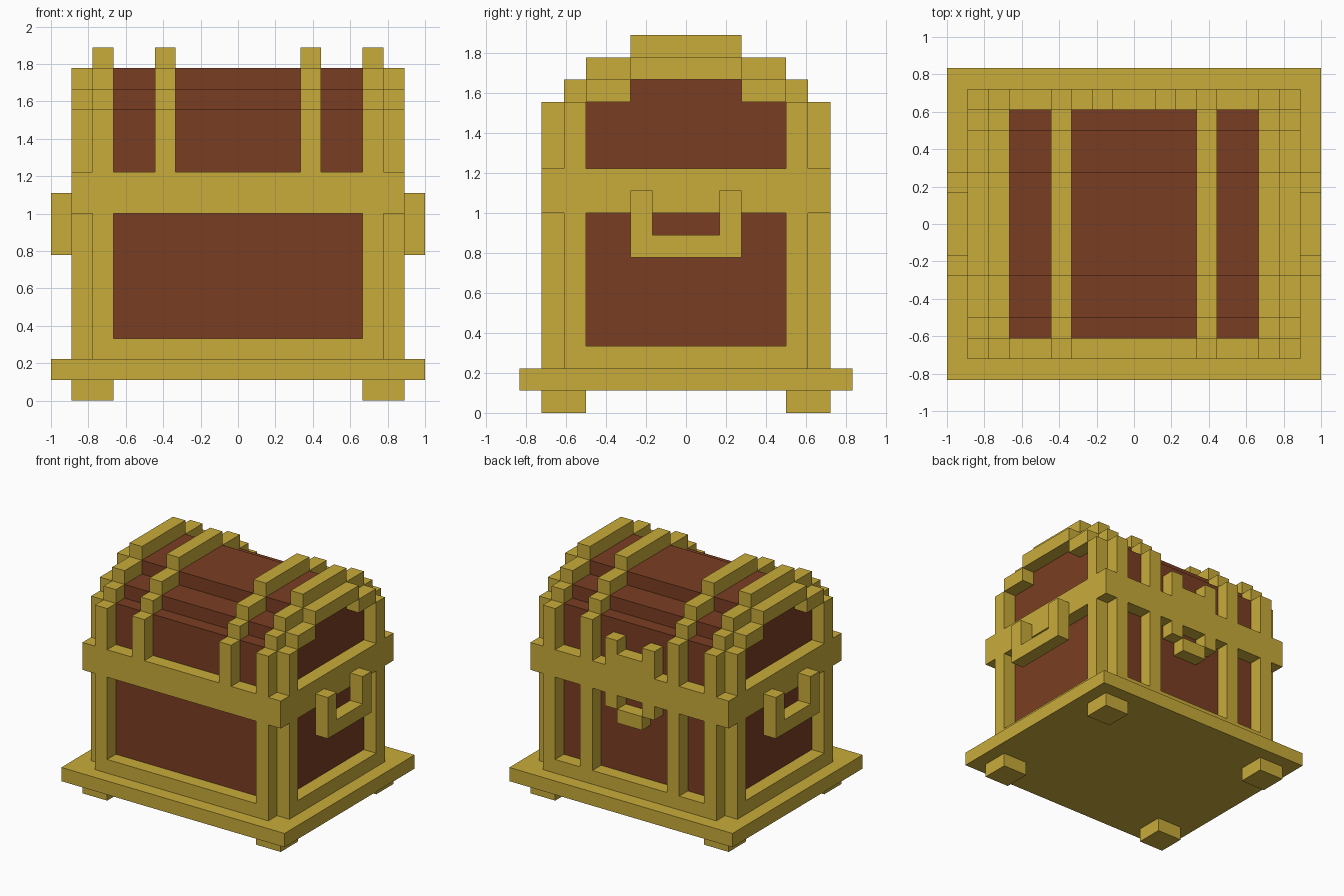
import bpy, bmesh

if "Cube" in bpy.data.objects:
    bpy.data.objects.remove(bpy.data.objects["Cube"])

U = 1 / 9  # size of one block; all coordinates below are in blocks


def material(name, rgb):
    m = bpy.data.materials.new(name)
    m.diffuse_color = (*rgb, 1)
    m.use_nodes = True
    m.node_tree.nodes["Principled BSDF"].inputs["Base Color"].default_value = m.diffuse_color
    return m


GOLD = material("gold", (0.578, 0.406, 0.042))
BROWN = material("brown wood", (0.195, 0.048, 0.016))


def blocks(name, mat, boxes):
    """One object made from boxes (x0, x1, y0, y1, z0, z1)."""
    bm = bmesh.new()
    for x0, x1, y0, y1, z0, z1 in boxes:
        for v in bmesh.ops.create_cube(bm, size=1)["verts"]:
            v.co = (U * (x1 if v.co.x > 0 else x0),
                    U * (y1 if v.co.y > 0 else y0),
                    U * (z1 if v.co.z > 0 else z0))
    me = bpy.data.meshes.new(name)
    bm.to_mesh(me)
    bm.free()
    me.materials.append(mat)
    ob = bpy.data.objects.new(name, me)
    bpy.context.collection.objects.link(ob)
    return ob


def flip_x(b):
    return (-b[1], -b[0], *b[2:])


def flip_y(b):
    return (b[0], b[1], -b[3], -b[2], b[4], b[5])


def both_x(boxes):
    return boxes + [flip_x(b) for b in boxes]


def both_y(boxes):
    return boxes + [flip_y(b) for b in boxes]


# Wooden chest with stepped lid, one extruded profile
half = [(5.5, 2), (5.5, 14), (4.5, 14), (4.5, 15), (2.5, 15), (2.5, 16)]
profile = half + [(-y, z) for y, z in reversed(half)]
bm = bmesh.new()
face = bm.faces.new([bm.verts.new((-7 * U, y * U, z * U)) for y, z in profile])
new = bmesh.ops.extrude_face_region(bm, geom=[face])["geom"]
bmesh.ops.translate(bm, vec=(14 * U, 0, 0),
                    verts=[g for g in new if isinstance(g, bmesh.types.BMVert)])
bmesh.ops.recalc_face_normals(bm, faces=bm.faces)
me = bpy.data.meshes.new("wooden_chest")
bm.to_mesh(me)
bm.free()
me.materials.append(BROWN)
bpy.context.collection.objects.link(bpy.data.objects.new("wooden_chest", me))

# Feet and base
blocks("feet", GOLD, both_y(both_x([(6, 8, 4.5, 6.5, 0, 1)])))
blocks("base_plate", GOLD, [(-9, 9, -7.5, 7.5, 1, 2)])

# Lower frame: bottom rails and corner posts, with notched corners
blocks("bottom_rails", GOLD, both_y([(-7, 7, 5.5, 6.5, 2, 3)])
       + both_x([(7, 8, -5.5, 5.5, 2, 3)]))
blocks("lower_posts", GOLD, both_y(both_x([(6, 7, 5.5, 6.5, 3, 9),
                                           (7, 8, 4.5, 5.5, 3, 9)])))
blocks("back_lower_posts", GOLD, both_x([(3, 4, 5.5, 6.5, 3, 9)]))

# Middle band around the chest
blocks("middle_band", GOLD, [(-8, 8, -6.5, 6.5, 9, 11)])

# Lid arches running over the top
for x in (-7, -4, 3, 6):
    blocks("lid_arch", GOLD, [(x, x + 1, -2.5, 2.5, 16, 17)] + both_y([
        (x, x + 1, 5.5, 6.5, 11, 14),
        (x, x + 1, 4.5, 5.5, 14, 15),
        (x, x + 1, 2.5, 4.5, 15, 16)]))

# Stepped frames on the lid ends
for x in (-8, 7):
    blocks("lid_end_frame", GOLD, [(x, x + 1, -2.5, 2.5, 15, 16)] + both_y([
        (x, x + 1, 4.5, 5.5, 11, 14),
        (x, x + 1, 2.5, 4.5, 14, 15)]))

# Side handles
for x in (-9, 8):
    blocks("side_handle", GOLD, [(x, x + 1, -2.5, 2.5, 7, 8)]
           + both_y([(x, x + 1, 1.5, 2.5, 8, 10)]))

# Clasp on the back
blocks("clasp", GOLD, [(-1, 1, 5.5, 6.5, 11, 12), (-1, 1, 5.5, 6.5, 7, 8)]
       + both_x([(1, 2, 5.5, 6.5, 11, 13), (1, 2, 5.5, 6.5, 8, 9)]))
